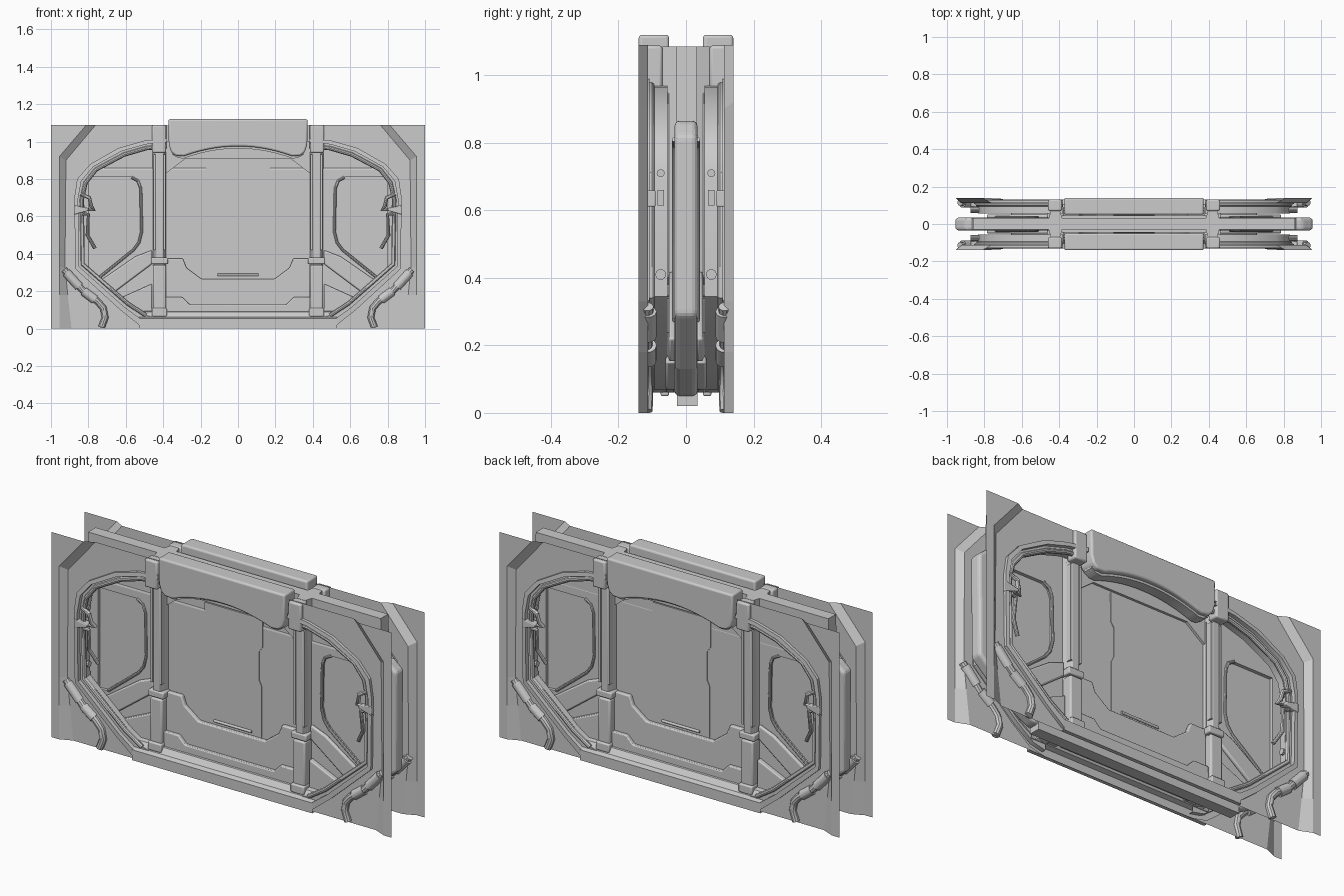
import bpy, bmesh, math

if "Cube" in bpy.data.objects:
    bpy.data.objects.remove(bpy.data.objects["Cube"])


def add_object(name, bm, mirror_x=False, mirror_y=True, bevel=0, segments=2):
    bmesh.ops.recalc_face_normals(bm, faces=bm.faces)
    mesh = bpy.data.meshes.new(name)
    bm.to_mesh(mesh)
    bm.free()
    ob = bpy.data.objects.new(name, mesh)
    bpy.context.collection.objects.link(ob)
    if bevel:
        b = ob.modifiers.new("bevel", 'BEVEL')
        b.width, b.segments, b.limit_method = bevel, segments, 'ANGLE'
        b.angle_limit = math.radians(25)
    if mirror_x or mirror_y:
        m = ob.modifiers.new("mirror", 'MIRROR')
        m.use_axis = (mirror_x, mirror_y, False)
    return ob


def sym(pts):
    """Complete a left half outline with its mirrored right half."""
    return pts + [(-x, z) for x, z in reversed(pts)]


def prism(name, pts, a, b, up=False, **kw):
    """Extrude an x-z outline along y, or an x-y outline along z."""
    bm = bmesh.new()
    place = (lambda p, t: (p[0], p[1], t)) if up else (lambda p, t: (p[0], t, p[1]))
    lo = [bm.verts.new(place(p, a)) for p in pts]
    hi = [bm.verts.new(place(p, b)) for p in pts]
    bm.faces.new(lo)
    bm.faces.new(hi[::-1])
    for i in range(len(pts)):
        j = (i + 1) % len(pts)
        bm.faces.new((lo[i], lo[j], hi[j], hi[i]))
    return add_object(name, bm, **kw)


def box(name, x0, x1, y0, y1, z0, z1, **kw):
    return prism(name, [(x0, z0), (x1, z0), (x1, z1), (x0, z1)], y0, y1, **kw)


def loft(name, rows, **kw):
    """Sheet through rows of (x-z polyline, y)."""
    bm = bmesh.new()
    vs = [[bm.verts.new((x, y, z)) for x, z in pts] for pts, y in rows]
    for r, s in zip(vs, vs[1:]):
        for i in range(len(r) - 1):
            bm.faces.new((r[i], r[i + 1], s[i + 1], s[i]))
    return add_object(name, bm, **kw)


def tube(name, pts, r, **kw):
    cu = bpy.data.curves.new(name, 'CURVE')
    cu.dimensions, cu.bevel_depth, cu.bevel_resolution = '3D', r, 3
    cu.use_fill_caps = True
    sp = cu.splines.new('POLY')
    sp.points.add(len(pts) - 1)
    for p, c in zip(sp.points, pts):
        p.co = (*c, 1)
    tmp = bpy.data.objects.new(name + "_path", cu)
    bm = bmesh.new()
    bpy.context.collection.objects.link(tmp)
    dg = bpy.context.evaluated_depsgraph_get()
    bm.from_mesh(tmp.evaluated_get(dg).to_mesh())
    bpy.data.objects.remove(tmp)
    return add_object(name, bm, **kw)


both = dict(mirror_x=True)

# Frame sheets: outer strip, sloped step, inner plate around the opening
opening = [(-.44, .0), (-.53, .02), (-.63, .10), (-.87, .32), (-.875, .70), (-.86, .80),
           (-.79, .88), (-.64, .965), (-.5, 1.005), (-.38, 1.02)]
inner = [(-.44, .06), (-.49, .07), (-.59, .135), (-.83, .345), (-.835, .69), (-.815, .78),
         (-.76, .85), (-.61, .93), (-.49, .965), (-.38, .975)]
middle = [((a + c) / 2, (b + d) / 2) for (a, b), (c, d) in zip(opening, inner)]
border = [(-1, 0), (-1, .18), (-1, .33), (-1, .92), (-1, 1.09)]
step_out = [(-.955, 0), (-.955, .18), (-.955, .33), (-.955, .92), (-.81, 1.09)]
step_in = [(-.89, 0), (-.91, .18), (-.925, .33), (-.92, .90), (-.76, 1.09)]
loft("frame_edge", [(border, -.14), (step_out, -.14), (step_in, -.112)], **both)
bm = bmesh.new()
bm.faces.new([bm.verts.new((x, -.112, z)) for x, z in
              step_in + [(-.38, 1.09)] + opening[::-1]])
add_object("frame_plate", bm, **both)

# Stepped ring lining the opening
loft("opening_ring", [(opening, -.112), (opening, -.128), (middle, -.13), (middle, -.108),
                      (inner, -.108), (inner, -.055)], **both)
tube("ring_bead", [(x, -.105, z) for x, z in inner[1:]], .012, **both)

# Central wall body, with an upper slab and recessed side windows
body = prism("wall_body", sym([(-.62, .05), (-.77, .13), (-.95, .29), (-.955, .82),
                               (-.90, .865)]), -.034, .034, mirror_y=False,
             bevel=.016, segments=3)
prism("wall_top", sym([(-.87, .85), (-.86, 1.085)]), -.030, .033, mirror_y=False)
box("wall_base", -.6, .6, -.026, .034, .02, .12, mirror_y=False)
window = [(-.80, .27), (-.74, .275), (-.56, .42), (-.53, .46), (-.515, .52), (-.52, .75),
          (-.535, .79), (-.57, .81), (-.80, .81)]
cut = prism("window_cutter", window, -.08, -.016, mirror_x=True)
cut.hide_render = True
cut.display_type = 'WIRE'
cut.hide_set(True)
m = body.modifiers.new("windows", 'BOOLEAN')
m.object, m.operation, m.solver = cut, 'DIFFERENCE', 'EXACT'

# Window trims and diagonal lower struts
tube("window_trim", [(x, -.034, z) for x, z in window[1:-1]], .008, **both)
prism("diagonal_strut", [(-.46, .42), (-.46, .345), (-.72, .15), (-.79, .22), (-.55, .385)],
      -.052, -.03, bevel=.008, **both)
prism("corner_floor", [(-.46, .24), (-.46, .06), (-.56, .07), (-.66, .15)], -.06, -.03,
      bevel=.006, **both)

# Centre panel with notched sides and a foot bar
prism("centre_panel", sym([(-.165, .27), (-.165, .54), (-.15, .57), (-.15, .72), (-.17, .75),
                           (-.17, .90)]), -.0375, -.03)
tube("centre_foot_bar", [(-.11, -.042, .287), (.11, -.042, .287)], .007)
prism("wall_header", [(-.385, .83), (-.385, 1.0), (.385, 1.0), (.385, .83),
                      (.28, .91), (-.28, .91)], -.046, -.027)

# Stepped lower sill
prism("sill_back", sym([(-.385, .07), (-.385, .375), (-.295, .375), (-.275, .325),
                        (-.195, .265)]), -.056, -.03, bevel=.006)
prism("sill_front", sym([(-.385, .05), (-.385, .17), (-.30, .17), (-.26, .13)]),
      -.075, -.05, bevel=.005)
prof = [(-.112, 0), (-.132, 0), (-.132, .055), (-.105, .062), (-.085, .09), (-.05, .095)]
bm = bmesh.new()
ends = [[bm.verts.new((x, y, z)) for y, z in prof] for x in (-.53, .53)]
for i in range(len(prof) - 1):
    bm.faces.new((ends[0][i], ends[0][i + 1], ends[1][i + 1], ends[1][i]))
add_object("sill_step", bm)

# Pillars: core post, foot, collar and top clamp
prism("pillar_core", [(-.465, 0), (-.445, -.07), (-.395, -.07), (-.375, 0)], .06, 1.085,
      up=True, **both)
prism("pillar_post", [(-.452, -.05), (-.44, -.085), (-.40, -.085), (-.388, -.05)], .36, .95,
      up=True, bevel=.004, **both)
box("pillar_foot", -.455, -.385, -.09, -.03, .07, .34, bevel=.008, **both)
box("pillar_collar", -.465, -.375, -.092, -.03, .345, .38, bevel=.006, **both)
box("pillar_foot_block", -.46, -.38, -.105, -.05, .065, .11, bevel=.006, **both)
box("pillar_clamp", -.46, -.385, -.13, -.07, .94, 1.088, bevel=.008, **both)
for x in (-.447, -.393):
    box("pillar_rail", x - .006, x + .006, -.088, -.06, .42, .93, **both)

# Hood over the middle with arched lower edge and lip
arch = [(-.29 + .029 * i, .975 - .053 * ((-.29 + .029 * i) / .29) ** 2) for i in range(10)]
hood = sym([(-.372, 1.12), (-.37, .985), (-.358, .945), (-.335, .925)] + arch)
prism("hood", hood, -.14, -.05, bevel=.01, segments=3)
lip = [(x, z - .012) for x, z in arch]
prism("hood_lip", sym([(-.36, 1.0), (-.35, .93), (-.32, .912)] + lip), -.115, -.06)

# Brackets hooked on the ring sides
tube("bracket_upper", [(-.84, -.112, .72), (-.795, -.115, .70), (-.785, -.112, .655),
                       (-.77, -.1, .635), (-.86, -.118, .64)], .011, **both)
tube("bracket_lower", [(-.83, -.115, .615), (-.80, -.11, .61), (-.805, -.1, .50),
                       (-.765, -.08, .43)], .010, **both)
prism("bracket_plate", [(-.875, .66), (-.80, .645), (-.80, .63), (-.875, .61)], -.132, -.09,
      bevel=.004, **both)

# Corner pipes with thick sleeves
tube("corner_pipe", [(-.93, -.115, .315), (-.83, -.118, .205), (-.75, -.118, .145),
                     (-.72, -.118, .11), (-.71, -.116, .06), (-.73, -.118, .006)], .019, **both)
for a, c in (((-.918, .30), (-.85, .225)), ((-.825, .20), (-.765, .155))):
    tube("pipe_sleeve", [(a[0], -.113, a[1]), (c[0], -.113, c[1])], .026, bevel=.006, **both)

# Bolts and blocks on the outer side of the ring lining
for z, r in ((.71, .012), (.41, .016)):
    tube("side_bolt", [(-.82, -.075, z), (-.875, -.075, z)], r, **both)
box("side_block", -.875, -.82, -.085, -.065, .615, .66, **both)

# Smooth shading with sharp edges kept
bpy.ops.object.select_all(action='DESELECT')
for ob in bpy.context.scene.objects:
    flat = ob.name.startswith(("frame", "wall", "cent"))
    if ob.type == 'MESH' and not ob.hide_render and not flat:
        ob.select_set(True)
        bpy.context.view_layer.objects.active = ob
bpy.ops.object.shade_smooth_by_angle(angle=math.radians(32))
